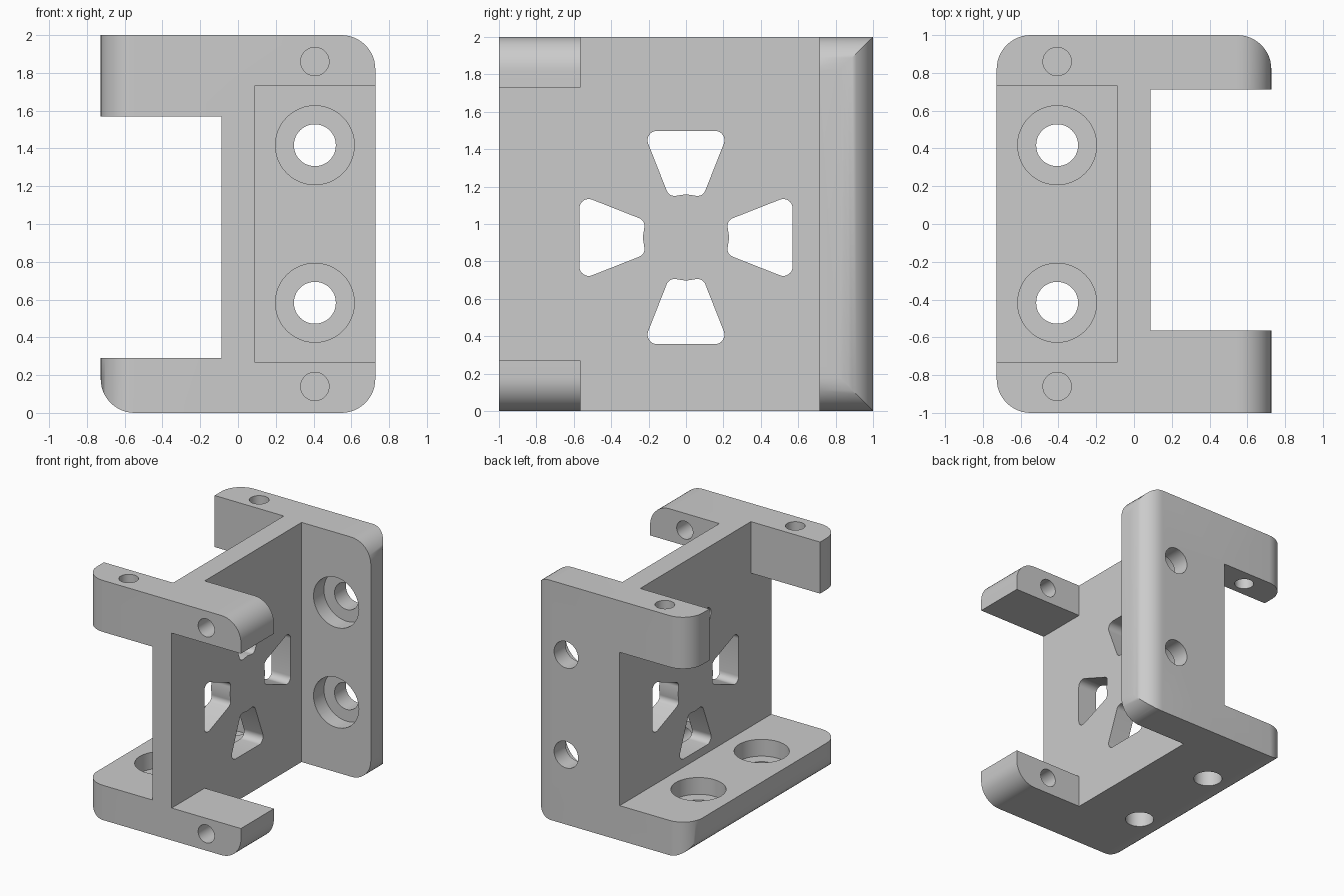
import bpy
import bmesh
from math import cos, sin, pi, radians
from mathutils import Vector, Matrix

if "Cube" in bpy.data.objects:
    bpy.data.objects.remove(bpy.data.objects["Cube"], do_unlink=True)

HALF_X, WEB, CORNER = 0.727, 0.088, 0.18
HOLE_X, BOLT_Y, PIN = 0.407, 0.417, 0.86

grey = bpy.data.materials.new("light grey")
grey.use_nodes = True
colour = (0.6, 0.6, 0.6, 1)
grey.diffuse_color = colour
grey.node_tree.nodes["Principled BSDF"].inputs["Base Color"].default_value = colour


def rounded(corners, steps=12):
    """Outline from (x, y, radius) corners, each rounded by its radius."""
    out = []
    for i, (x, y, r) in enumerate(corners):
        p = Vector((x, y))
        if r == 0:
            out.append(p)
            continue
        a = (Vector(corners[i - 1][:2]) - p).normalized()
        b = (Vector(corners[(i + 1) % len(corners)][:2]) - p).normalized()
        half = a.angle(b) / 2
        mid = p + (a + b).normalized() * r / sin(half)
        start = p + a * r * cos(half) / sin(half) - mid
        sweep = start.angle_signed(p + b * r * cos(half) / sin(half) - mid)
        for k in range(steps + 1):
            out.append(mid + Matrix.Rotation(-sweep * k / steps, 2) @ start)
    return out


def circle(u, v, r, n=48):
    return [(u + r * cos(2 * pi * k / n), v + r * sin(2 * pi * k / n)) for k in range(n)]


def prism(name, axis, outline, lo, hi):
    """Extrude a closed outline along an axis."""
    place = {"x": lambda u, v, t: (t, u, v),
             "y": lambda u, v, t: (u, t, v),
             "z": lambda u, v, t: (u, v, t)}[axis]
    bm = bmesh.new()
    face = bm.faces.new([bm.verts.new(place(u, v, lo)) for u, v in outline])
    top = bmesh.ops.extrude_face_region(bm, geom=[face])["geom"]
    bmesh.ops.translate(bm, vec=place(0, 0, hi - lo),
                        verts=[g for g in top if isinstance(g, bmesh.types.BMVert)])
    bmesh.ops.recalc_face_normals(bm, faces=bm.faces)
    mesh = bpy.data.meshes.new(name)
    bm.to_mesh(mesh)
    bm.free()
    mesh.materials.append(grey)
    obj = bpy.data.objects.new(name, mesh)
    bpy.context.collection.objects.link(obj)
    return obj


def box(name, x, y, z):
    return prism(name, "z", [(x[0], y[0]), (x[1], y[0]), (x[1], y[1]), (x[0], y[1])], *z)


def combine(target, tool, operation="DIFFERENCE"):
    """Apply a boolean and discard the tool."""
    tool.hide_render = True
    mod = target.modifiers.new("cut", "BOOLEAN")
    mod.object, mod.operation, mod.solver = tool, operation, "EXACT"
    bpy.context.view_layer.objects.active = target
    bpy.ops.object.modifier_apply(modifier=mod.name)
    bpy.data.objects.remove(tool, do_unlink=True)


# Block: front outline crossed with plan outline
bracket = prism("bracket", "y", rounded([
    (-HALF_X, 0, CORNER), (HALF_X, 0, CORNER), (HALF_X, 2, CORNER), (-HALF_X, 2, 0)]), -1, 1)
plan = prism("plan", "z", rounded([
    (-HALF_X, -1, CORNER), (HALF_X, -1, 0), (HALF_X, 1, CORNER), (-HALF_X, 1, CORNER)]), -1, 3)
combine(bracket, plan, "INTERSECT")

# Clear the space around the web, leaving a bottom plate, a back plate and arms
for name, x, y, z in (
        ("side_gap", (-1, -WEB), (-2, 2), (0.29, 1.57)),
        ("upper_gap", (-1, -WEB), (-0.73, 0.73), (0.29, 3)),
        ("plan_gap", (WEB, 1), (-0.565, 0.713), (-1, 3)),
        ("front_gap", (WEB, 1), (-2, 0.713), (0.27, 1.73))):
    combine(bracket, box(name, x, y, z))

# Counterbored bolt holes in both plates, and pin holes through the arms
for s in (-1, 1):
    b, p = s * BOLT_Y, s * PIN
    combine(bracket, prism("bolt_hole", "z", circle(-HOLE_X, b, 0.111), -0.5, 0.5))
    combine(bracket, prism("bolt_seat", "z", circle(-HOLE_X, b, 0.209), 0.15, 0.5))
    combine(bracket, prism("bolt_hole", "y", circle(HOLE_X, 1 + b, 0.111), 0.5, 1.5))
    combine(bracket, prism("bolt_seat", "y", circle(HOLE_X, 1 + b, 0.209), 0.5, 0.85))
    combine(bracket, prism("pin_hole", "z", circle(-HOLE_X, p, 0.075), 1.2, 2.5))
    combine(bracket, prism("pin_hole", "y", circle(HOLE_X, 1 + p, 0.075), -1.5, -0.3))

# Four wedge windows through the web
wedge = rounded([(-0.09, 0.217, 0.045), (0, 0.231, 0), (0.09, 0.217, 0.045),
                 (0.229, 0.57, 0.05), (-0.229, 0.57, 0.05)], 8)
for k in range(4):
    turn = Matrix.Rotation(k * pi / 2, 2)
    outline = [turn @ p + Vector((0, 0.928)) for p in wedge]
    combine(bracket, prism("web_window", "x", outline, -0.3, 0.3))

bpy.ops.object.select_all(action="DESELECT")
bracket.select_set(True)
bpy.context.view_layer.objects.active = bracket
bpy.ops.object.shade_smooth_by_angle(angle=radians(30))
